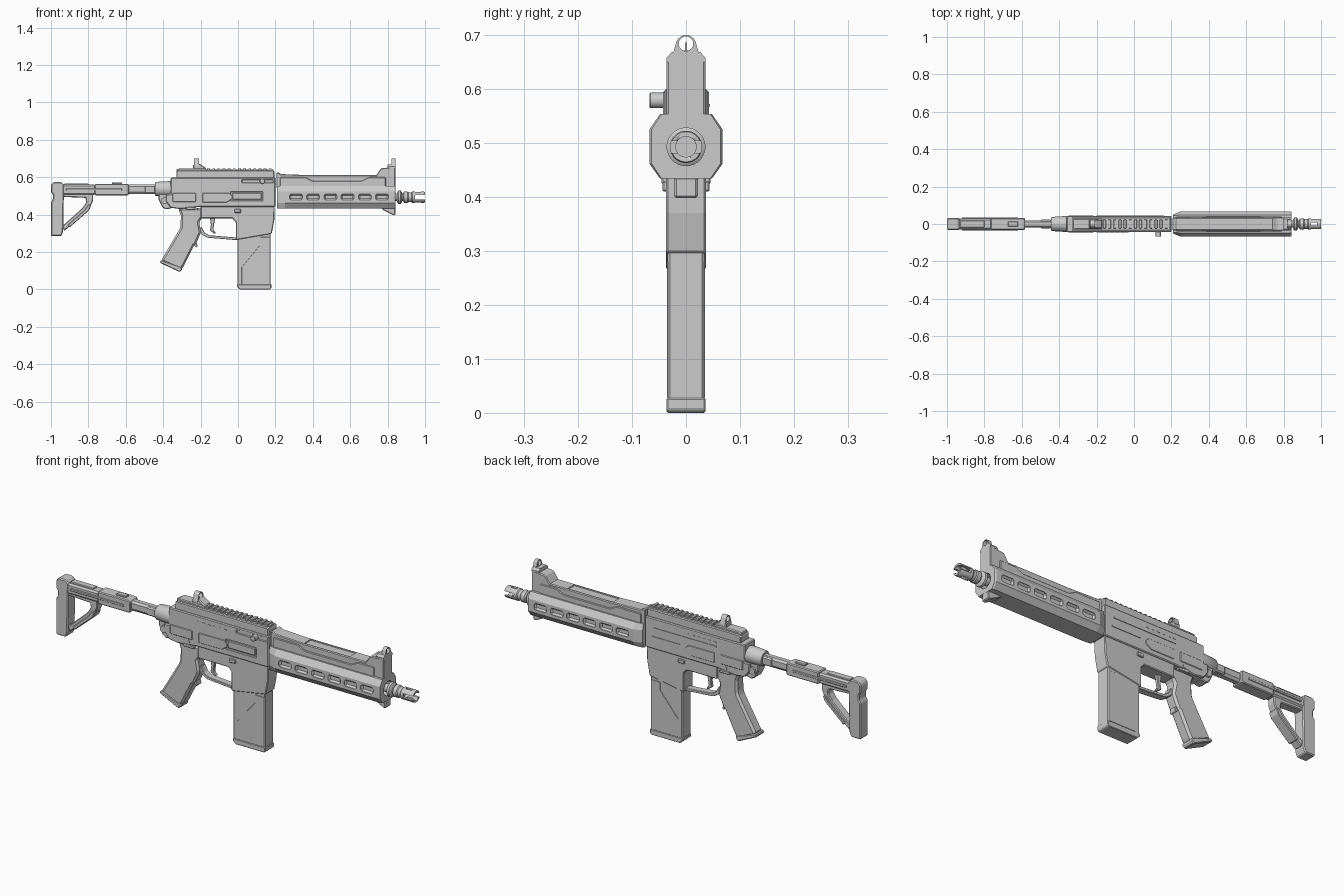
import bpy, bmesh, math
from mathutils import Matrix, Vector


def finish(name, bm, bevel=0.0):
    bmesh.ops.recalc_face_normals(bm, faces=bm.faces[:])
    me = bpy.data.meshes.new(name)
    bm.to_mesh(me)
    bm.free()
    ob = bpy.data.objects.new(name, me)
    bpy.context.collection.objects.link(ob)
    if bevel:
        m = ob.modifiers.new("bevel", 'BEVEL')
        m.width, m.segments, m.limit_method = bevel, 1, 'ANGLE'
        m.angle_limit = math.radians(25)
    return ob


def prism(name, pts, a, b, axis='y', bevel=0.004):
    """Extrude a profile from a to b: xz points along y, or yz points along x."""
    bm = bmesh.new()
    at = (lambda p, t: (p[0], t, p[1])) if axis == 'y' else (lambda p, t: (t, p[0], p[1]))
    lo = [bm.verts.new(at(p, a)) for p in pts]
    hi = [bm.verts.new(at(p, b)) for p in pts]
    bm.faces.new(lo)
    bm.faces.new(hi)
    n = len(pts)
    for i in range(n):
        bm.faces.new((lo[i], lo[(i + 1) % n], hi[(i + 1) % n], hi[i]))
    return finish(name, bm, bevel)


def boxes(name, items, bevel=0.0):
    """Several boxes in one mesh, each (x0, x1, y0, y1, z0, z1)."""
    bm = bmesh.new()
    for x0, x1, y0, y1, z0, z1 in items:
        m = Matrix.Translation(((x0 + x1) / 2, (y0 + y1) / 2, (z0 + z1) / 2))
        bmesh.ops.create_cube(bm, size=1, matrix=m @ Matrix.Diagonal((x1 - x0, y1 - y0, z1 - z0, 1)))
    return finish(name, bm, bevel)


def turned(name, start, axis, profile, n=24):
    """Stack of (distance, radius) rings along x or y, capped and smooth."""
    bm = bmesh.new()
    rings = []
    for d, r in profile:
        ring = []
        for i in range(n):
            t = math.tau * (i + .5) / n
            o = Vector((d, r * math.cos(t), r * math.sin(t)))
            if axis == 'y':
                o = Vector((o.y, o.x, o.z))
            ring.append(bm.verts.new(Vector(start) + o))
        rings.append(ring)
    for p, q in zip(rings, rings[1:]):
        for i in range(n):
            bm.faces.new((p[i], p[(i + 1) % n], q[(i + 1) % n], q[i]))
    bm.faces.new(rings[0])
    bm.faces.new(rings[-1])
    ob = finish(name, bm)
    bpy.ops.object.select_all(action='DESELECT')
    ob.select_set(True)
    bpy.context.view_layer.objects.active = ob
    bpy.ops.object.shade_smooth_by_angle(angle=math.radians(35))
    return ob


def cut(ob, cutter):
    m = ob.modifiers.new("cut", 'BOOLEAN')
    m.operation, m.solver, m.object = 'DIFFERENCE', 'EXACT', cutter
    cutter.hide_render = True
    cutter.hide_set(True)


def both_sides(items):
    return items + [(a, b, -d, -c, e, f) for a, b, c, d, e, f in items]


AX = 0.493  # bore height

# Handguard: octagonal shell that flares from a narrow rear end
bm = bmesh.new()
rings = []
for x, w, s in ((.208, .050, .044), (.25, .068, .048), (.835, .068, .048), (.842, .064, .045)):
    sec = [(s, .434), (w, .462), (w, .525), (s, .554)]
    sec += [(-y, z) for y, z in reversed(sec)]
    rings.append([bm.verts.new((x, y, z)) for y, z in sec])
for p, q in zip(rings, rings[1:]):
    for i in range(8):
        bm.faces.new((p[i], p[(i + 1) % 8], q[(i + 1) % 8], q[i]))
bm.faces.new(rings[0])
bm.faces.new(rings[-1])
guard = finish("handguard", bm)
slots = [(.275 + i * .092, .345 + i * .092, .057, .09, .477, .511) for i in range(6)]
cut(guard, boxes("slot_cutter", both_sides(slots), .008))
cut(guard, turned("bore_cutter", (.80, 0, AX), 'x', [(0, .036), (.1, .036)]))

# Upper cover, its side panels and top recess
cover = prism("handguard_cover", [(.205, .54), (.205, .625), (.222, .625), (.226, .617), (.39, .611),
              (.80, .611), (.80, .54)], -.034, .034)
cut(cover, boxes("cover_recess_cutter", [(.39, .645, -.026, .026, .605, .63)]))
for s in (-1, 1):
    prism("cover_side_panel", [(.225, .55), (.225, .60), (.36, .60), (.40, .58), (.66, .58), (.70, .60),
          (.79, .60), (.79, .55)], s * .030, s * .040, bevel=.003)

# Front sight
prism("front_sight_base", [(.735, .605), (.765, .648), (.842, .655), (.842, .55), (.735, .55)], -.036, .036)
prism("front_sight_cap", [(-.036, .65), (-.036, .658), (-.026, .669), (.026, .669), (.036, .658), (.036, .65)],
      .80, .842, 'x', 0)


def sight_ring(name, x0, x1):
    arc = [(.019 * math.cos(math.radians(a)), .681 + .019 * math.sin(math.radians(a))) for a in range(10, 171, 16)]
    ob = prism(name, [(.026, .660)] + arc + [(-.026, .660)], x0, x1, 'x', 0)
    cut(ob, turned("ring_cutter", (x0 - .02, 0, .684), 'x', [(0, .0135), (x1 - x0 + .04, .0135)]))


sight_ring("front_sight_ring", .822, .842)
boxes("front_sight_post", [(.829, .833, -.0015, .0015, .665, .686)])

# Hand stop under the muzzle end
prism("hand_stop", [(.765, .437), (.775, .425), (.828, .398), (.842, .398), (.842, .437)], -.022, .022)

# Barrel, collar and slotted flash hider
turned("barrel", (.79, 0, AX), 'x', [(0, .02), (.11, .02)])
turned("muzzle_collar", (.85, 0, AX), 'x', [(0, .024), (.008, .036), (.02, .036), (.028, .024)])
hider = turned("flash_hider", (.882, 0, AX), 'x', [(0, .022), (.006, .03), (.025, .03), (.03, .026), (.045, .026),
               (.05, .030), (.112, .030), (.118, .028)])
cut(hider, turned("hider_bore_cutter", (.93, 0, AX), 'x', [(0, .019), (.1, .019)]))
cut(hider, boxes("hider_slot_cutter", [(.945, 1.02, -.05, .05, AX - .011, AX + .011)]))
cut(hider, boxes("hider_notch_cutter", [(.945, .978, -.008, .008, AX - .05, AX + .05)]))

# Receiver body with side recesses
body = prism("receiver", [(-.36, .598), (.2, .598), (.2, .442), (-.20, .442), (-.31, .43), (-.36, .437), (-.385, .47),
             (-.385, .51), (-.36, .51)], -.043, .043)
cut(body, boxes("port_cutter", [(-.04, .135, -.06, -.036, .472, .525), (.02, .19, -.06, -.038, .568, .588)], .003))
prism("upper_receiver", [(-.33, .59), (-.33, .63), (-.32, .637), (.19, .637), (.195, .63), (.195, .59)], -.035, .035)
boxes("port_cover", [(-.03, .125, -.042, -.03, .48, .517)], .003)

# Side panels, selector and catches on both sides
for s in (-1, 1):
    prism("receiver_panel", [(-.19, .465), (-.19, .515), (-.045, .515), (-.03, .50), (-.03, .485), (-.06, .465)],
          s * .040, s * .0455, bevel=.002)
    prism("rear_panel", [(-.35, .468), (-.35, .516), (-.225, .516), (-.225, .468)], s * .040, s * .046, bevel=.003)
    prism("selector_lever", [(-.275, .425), (-.275, .442), (-.215, .436), (-.215, .424)], s * .03, s * .045, bevel=.002)
    turned("receiver_pin", (-.25, s * .040, .452), 'y', [(0, .010), (s * .006, .010)], 16)
boxes("mag_release", both_sides([(-.02, .015, .03, .044, .41, .43)]), .003)
boxes("side_ledge", [(-.20, .15, .040, .046, .545, .551), (.0, .16, .040, .046, .50, .506)])
boxes("side_dashes", both_sides([(-.20 + i * .03, -.185 + i * .03, .040, .0445, .567, .572) for i in range(6)]))

# Charging handle knob
turned("charging_handle", (.13, -.03, .579), 'y', [(0, .010), (-.012, .010), (-.013, .0145), (-.036, .0145), (-.038, .012)], 20)

# Top rail with teeth
boxes("top_rail", [(-.33, .19, -.018, .018, .63, .641)])
boxes("rail_teeth", [(-.165 + i * .0275, -.15 + i * .0275, -.023, .023, .632, .648) for i in range(13)], .002)
prism("rail_rear_block", [(-.325, .63), (-.325, .642), (-.315, .648), (-.18, .648), (-.17, .64), (-.17, .63)], -.028, .028)

# Rear sight
prism("rear_sight_base", [(-.24, .64), (-.24, .668), (-.205, .672), (-.172, .65), (-.172, .64)], -.024, .024)
sight_ring("rear_sight_ring", -.236, -.208)

# Lower receiver with magazine well
prism("magazine_well", [(.196, .45), (.194, .37), (.180, .297), (-.012, .264), (-.012, .36), (-.03, .38), (-.2, .38),
      (-.2, .45)], -.037, .037)
prism("magazine", [(.175, .32), (.175, .02), (-.003, .02), (-.003, .32)], -.034, .034)
prism("magazine_floor", [(.178, .028), (.178, .006), (.17, 0), (.01, 0), (-.006, .015), (-.006, .028)], -.036, .036, bevel=.003)
for s in (-1, 1):
    prism("magazine_rib", [(.02, .028), (.02, .12), (.12, .24), (.12, .28), (.172, .28), (.172, .028)],
          s * .03, s * .0355, bevel=.001)

# Trigger and guard
prism("trigger_guard", [(-.21, .325), (-.195, .295), (-.165, .277), (-.01, .264), (-.01, .278), (-.155, .29), (-.18, .305),
      (-.195, .335)], -.018, .018, bevel=.002)
prism("trigger", [(-.15, .385), (-.145, .345), (-.15, .315), (-.125, .297), (-.118, .301), (-.132, .32), (-.128, .345),
      (-.122, .385)], -.009, .009, bevel=.003)

# Pistol grip
prism("pistol_grip", [(-.32, .435), (-.305, .395), (-.308, .33), (-.405, .165), (-.408, .15), (-.305, .105), (-.29, .125),
      (-.235, .235), (-.225, .243), (-.198, .305), (-.208, .36), (-.18, .40), (-.18, .435)], -.031, .031, bevel=.010)
prism("grip_cap", [(-.413, .158), (-.418, .143), (-.312, .093), (-.298, .108), (-.303, .12)], -.033, .033)
prism("grip_spur", [(-.238, .24), (-.222, .224), (-.216, .232), (-.222, .255)], -.018, .018, bevel=.002)

# Folding hinge behind the receiver
turned("stock_socket", (-.445, 0, .537), 'x', [(0, .034), (.005, .038), (.07, .042), (.10, .042)], 28)
prism("hinge_block", [(-.425, .52), (-.425, .48), (-.405, .44), (-.385, .428), (-.355, .435), (-.355, .52)], -.028, .028)
turned("hinge_pin", (-.393, -.038, .475), 'y', [(0, .018), (.076, .018)], 20)

# Telescoping stock tube
prism("stock_rod", [(-.02, .522), (-.02, .55), (-.011, .56), (.011, .56), (.02, .55), (.02, .522), (.011, .510), (-.011, .510)],
      -.60, -.43, 'x', 0)
boxes("rod_collar", [(-.50, -.44, -.023, .023, .513, .556)], .006)
prism("stock_sleeve", [(-.765, .503), (-.765, .565), (-.59, .565), (-.583, .558), (-.583, .508), (-.59, .503)], -.032, .032, bevel=.008)
boxes("stock_beam", [(-.95, -.76, -.029, .029, .506, .560)], .008)
boxes("stock_latch", [(-.675, -.62, -.014, .014, .56, .573), (-.93, -.80, -.018, .018, .555, .566)], .003)
boxes("stock_rail", both_sides([(-.92, -.62, .026, .0345, .528, .540)]), .002)

# Butt plate and triangular brace
prism("butt_plate", [(-.985, .575), (-1, .56), (-1, .52), (-.99, .51), (-.99, .48), (-1, .47), (-1, .285), (-.945, .285),
      (-.935, .31), (-.93, .56), (-.945, .575)], -.031, .031, bevel=.005)
prism("stock_brace", [(-.94, .515), (-.775, .515), (-.775, .475), (-.795, .43), (-.93, .312), (-.94, .345), (-.93, .347),
      (-.832, .435), (-.812, .465), (-.815, .49), (-.94, .495)], -.022, .022)
prism("brace_pad", [(-.785, .45), (-.795, .424), (-.90, .332), (-.91, .345), (-.82, .425), (-.80, .455)], -.027, .027, bevel=.003)
